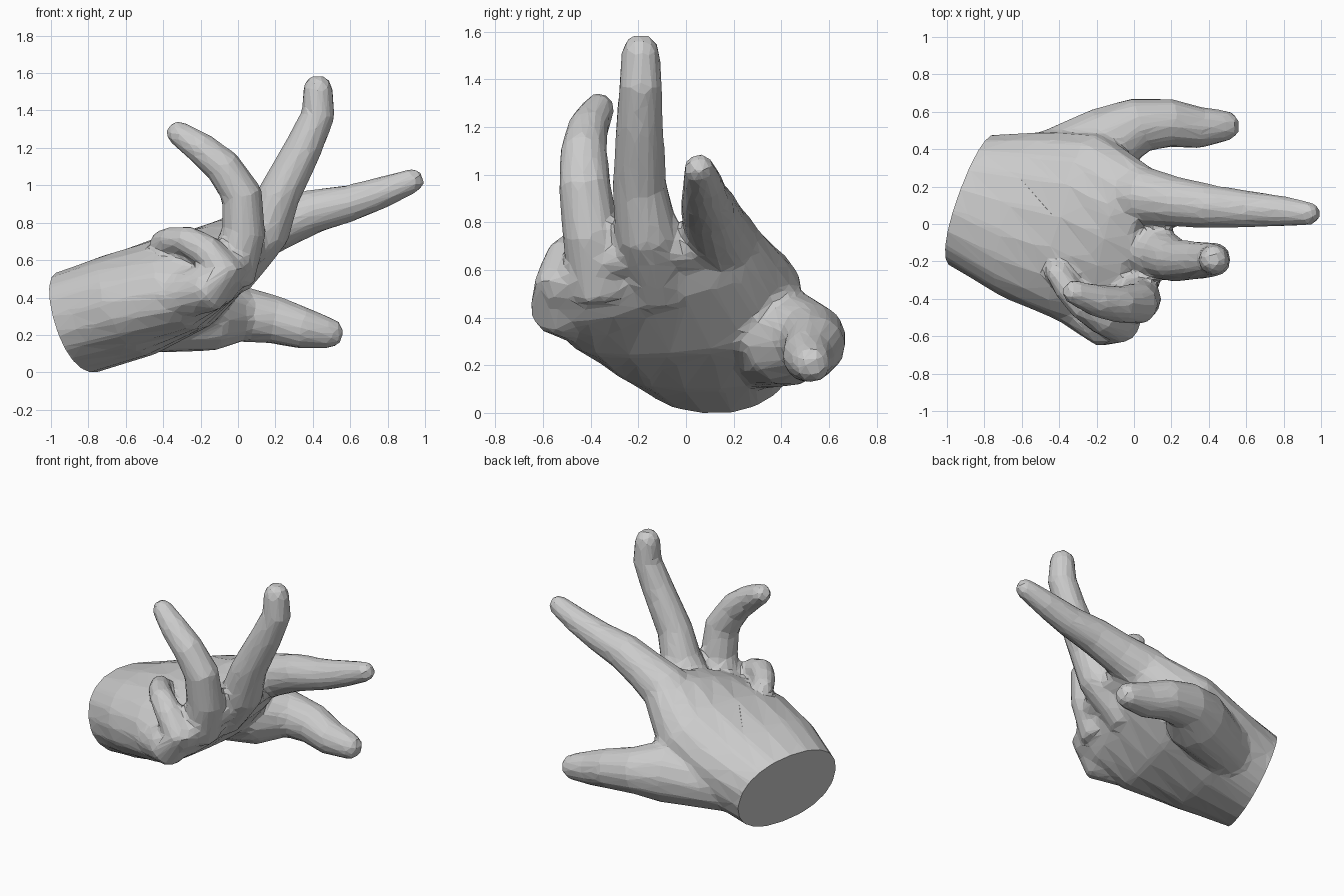
import bpy, bmesh, math
from mathutils import Vector, Quaternion

if "Cube" in bpy.data.objects:
    bpy.data.objects.remove(bpy.data.objects["Cube"])

bm = bmesh.new()


def loft(rings):
    """Skin a list of point rings and close both ends."""
    loops = [[bm.verts.new(p) for p in r] for r in rings]
    n = len(loops[0])
    for a, b in zip(loops, loops[1:]):
        for i in range(n):
            j = (i + 1) % n
            bm.faces.new((a[i], a[j], b[j], b[i]))
    bm.faces.new(loops[0][::-1])
    bm.faces.new(loops[-1])


def spow(v, e):
    return math.copysign(abs(v) ** e, v)


def palm(sections, n=20):
    """Sections: centre, half axis to thumb side, half axis to back of hand, hollow of the palm side."""
    rings = []
    for c, u, v, h in sections:
        c, u, v = Vector(c), Vector(u), Vector(v)
        ring = []
        for i in range(n):
            t = 2 * math.pi * i / n
            s = math.sin(t)
            k = 1 - h * s * s if s < 0 else 1
            ring.append(c + u * spow(math.cos(t), .9) + v * spow(s, .9) * k)
        rings.append(ring)
    loft(rings)


def digit(path, n=12):
    """Round tapering tube along (x, y, z, radius) with a domed tip."""
    pts = [Vector(p[:3]) for p in path]
    rad = [p[3] for p in path]
    d = (pts[-1] - pts[-2]).normalized()
    end, r = pts[-1], rad[-1]
    for k, s in ((.5, .85), (.85, .5)):
        pts.append(end + d * r * k)
        rad.append(r * s)
    q = Quaternion()
    prev = Vector((0, 0, 1))
    rings = []
    for i, (p, r) in enumerate(zip(pts, rad)):
        d = (pts[min(i + 1, len(pts) - 1)] - pts[max(i - 1, 0)]).normalized()
        q = prev.rotation_difference(d) @ q
        prev = d
        rings.append([p + q @ Vector((r * math.cos(t), r * math.sin(t), 0))
                      for t in (2 * math.pi * k / n for k in range(n))])
    loft(rings)


# Wrist and palm
wrist_c = Vector((-.86, .125, .268))
wrist_u = Vector((.13, .345, -.03))
wrist_v = Vector((-.068, .06, .268))
wrist_n = wrist_u.cross(wrist_v).normalized()
palm([
    (wrist_c - wrist_n * .12, wrist_u, wrist_v, 0),
    (wrist_c, wrist_u, wrist_v, 0),
    ((-.58, .05, .35), (.13, .44, -.02), (-.10, .06, .28), .08),
    ((-.28, -.02, .45), (.12, .50, .03), (-.13, .06, .28), .25),
    ((-.04, -.12, .58), (.12, .43, .12), (-.12, .05, .20), .35),
    ((.06, -.15, .65), (.09, .36, .12), (-.09, .03, .13), .4),
])
# Thumb with its fleshy base
digit([(-.65, .25, .26, .17), (-.36, .36, .285, .18), (-.14, .43, .315, .205), (.03, .53, .31, .15),
       (.2, .54, .28, .13), (.35, .515, .235, .113), (.485, .525, .21, .086)])
# Index finger
digit([(-.22, .16, .56, .15), (.05, .15, .725, .16), (.22, .12, .79, .135), (.4, .095, .86, .12),
       (.6, .08, .905, .1), (.78, .07, .965, .085), (.935, .055, 1.025, .066)])
# Middle finger
digit([(-.05, -.1, .52, .14), (.15, -.165, .76, .135), (.22, -.195, .95, .115), (.35, -.195, 1.2, .102),
       (.43, -.19, 1.38, .092), (.427, -.19, 1.515, .082)])
# Ring finger
digit([(-.05, -.36, .5, .14), (.03, -.4, .75, .12), (.02, -.425, .95, .112), (-.08, -.43, 1.1, .1),
       (-.2, -.41, 1.2, .088), (-.32, -.365, 1.28, .068)])
# Little finger, bent back over the hand edge
digit([(-.35, -.4, .4, .13), (-.15, -.535, .45, .13), (-.07, -.53, .54, .11), (-.17, -.505, .65, .09),
       (-.27, -.44, .705, .08), (-.36, -.34, .705, .073), (-.41, -.26, .695, .065)])
# Webs between the finger roots
for a, b in (((.12, .12, .7), (.12, -.15, .68)), ((.11, -.15, .68), (.02, -.38, .63)),
             ((.02, -.38, .62), (-.07, -.53, .52))):
    digit([(*a, .09), (*b, .09)])
bmesh.ops.recalc_face_normals(bm, faces=bm.faces)

raw = bpy.data.meshes.new("hand_parts")
bm.to_mesh(raw)
bm.free()
hand = bpy.data.objects.new("hand", raw)
bpy.context.collection.objects.link(hand)

# Fuse the parts into one skin, soften the webs, then reduce to facets
m = hand.modifiers.new("fuse", 'REMESH')
m.mode = 'VOXEL'
m.voxel_size = .018
m = hand.modifiers.new("soften", 'SMOOTH')
m.factor = .5
m.iterations = 10
m = hand.modifiers.new("facets", 'DECIMATE')
m.ratio = .05
dg = bpy.context.evaluated_depsgraph_get()
skin = bpy.data.meshes.new_from_object(hand.evaluated_get(dg))
hand.modifiers.clear()

# Flat cut across the wrist
bm = bmesh.new()
bm.from_mesh(skin)
cut = bmesh.ops.bisect_plane(bm, geom=bm.verts[:] + bm.edges[:] + bm.faces[:],
                             plane_co=wrist_c, plane_no=wrist_n, clear_inner=True)
rim = [e for e in cut['geom_cut'] if isinstance(e, bmesh.types.BMEdge)]
bmesh.ops.contextual_create(bm, geom=rim)
bmesh.ops.recalc_face_normals(bm, faces=bm.faces)
for f in bm.faces:
    f.smooth = False
bm.to_mesh(skin)
bm.free()
hand.data = skin
bpy.data.meshes.remove(raw)
